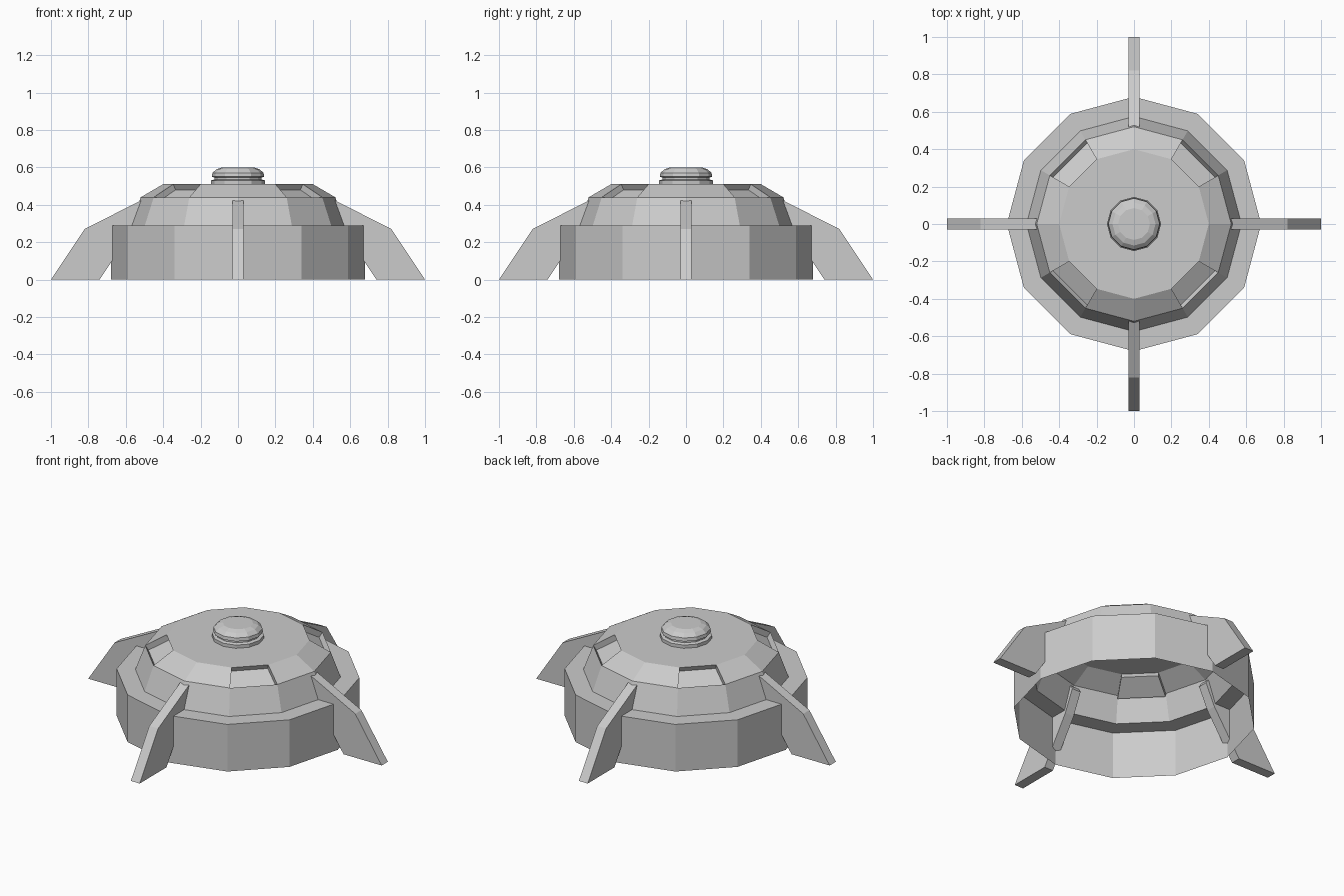
import bpy, bmesh
from math import radians, cos, sin, atan2, degrees
from mathutils import Matrix, Vector

if "Cube" in bpy.data.objects:
    bpy.data.objects.remove(bpy.data.objects["Cube"])


def finish(name, bm):
    bmesh.ops.remove_doubles(bm, verts=bm.verts, dist=1e-5)
    bm.normal_update()
    mesh = bpy.data.meshes.new(name)
    bm.to_mesh(mesh)
    bm.free()
    obj = bpy.data.objects.new(name, mesh)
    bpy.context.collection.objects.link(obj)
    return obj


def lathe(profile, sides=12):
    """Faceted surface of revolution, profile from bottom to top, capped on top."""
    bm = bmesh.new()
    rings = []
    for r, z in profile:
        rings.append([bm.verts.new((r * cos(radians(360 * i / sides)),
                                    r * sin(radians(360 * i / sides)), z))
                      for i in range(sides)])
    for a, b in zip(rings, rings[1:]):
        for i in range(sides):
            j = (i + 1) % sides
            bm.faces.new((a[i], a[j], b[j], b[i]))
    bm.faces.new(rings[-1])
    bm.normal_update()
    return bm


# Body: open-bottomed shell with ledge, cone and bevelled lid
bm = lathe([(0.68, 0), (0.68, 0.29), (0.575, 0.29), (0.52, 0.44), (0.40, 0.51)])

# Recessed pockets on the four diagonal lid facets
for f in list(bm.faces):
    c = f.calc_center_median()
    angle = degrees(atan2(c.y, c.x)) % 90
    if c.z > 0.45 and c.xy.length > 0.2 and abs(angle - 45) < 5:
        shift = -f.normal * 0.036
        new = bmesh.ops.extrude_discrete_faces(bm, faces=[f])["faces"]
        bmesh.ops.translate(bm, vec=shift, verts=new[0].verts)
finish("body_shell", bm)

# Button on top: base collar, groove and domed cap
finish("top_button", lathe([(0.145, 0.505), (0.145, 0.53), (0.125, 0.535), (0.125, 0.545),
                            (0.14, 0.55), (0.137, 0.57), (0.115, 0.59), (0.085, 0.60)]))

# Four bent fin legs
LEG = [(1.0, 0), (0.82, 0.27), (0.515, 0.425), (0.50, 0.40), (0.56, 0.27), (0.74, 0)]
for k, side in enumerate(("right", "back", "left", "front")):
    bm = bmesh.new()
    face = bm.faces.new([bm.verts.new((x, -0.03, z)) for x, z in LEG])
    ext = bmesh.ops.extrude_face_region(bm, geom=[face], use_keep_orig=True)
    bmesh.ops.translate(bm, vec=Vector((0, 0.06, 0)),
                        verts=[v for v in ext["geom"] if isinstance(v, bmesh.types.BMVert)])
    bmesh.ops.recalc_face_normals(bm, faces=bm.faces)
    bm.transform(Matrix.Rotation(radians(90 * k), 4, 'Z'))
    finish(side + "_leg", bm)
